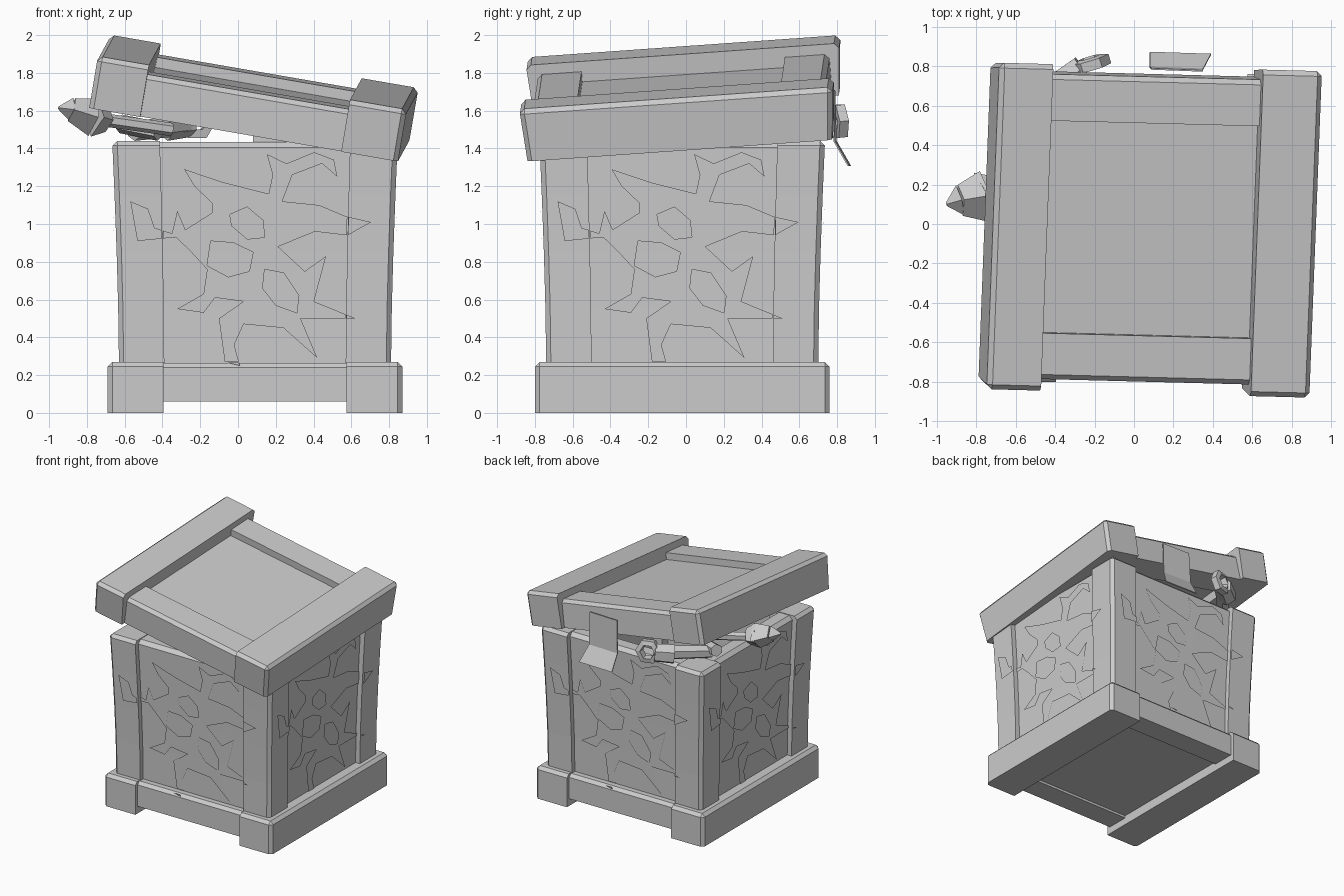
import bpy, bmesh, math
from mathutils import Matrix, Vector

if "Cube" in bpy.data.objects:
    bpy.data.objects.remove(bpy.data.objects["Cube"])

grey = bpy.data.materials.new("plain_grey")
grey.use_nodes = True
grey.diffuse_color = (0.6, 0.6, 0.6, 1)
grey.node_tree.nodes["Principled BSDF"].inputs["Base Color"].default_value = grey.diffuse_color

BODY = Matrix.Translation((0.09, -0.02, 0))
LID = Matrix.Translation((0.06, -0.012, 1.529)) @ Matrix.Rotation(math.radians(-1.5), 4, 'Z') \
    @ Matrix.Rotation(math.radians(9.8), 4, 'Y') @ Matrix.Rotation(math.radians(4.1), 4, 'X')


def finish(name, bm, matrix):
    mesh = bpy.data.meshes.new(name)
    bm.to_mesh(mesh)
    bm.free()
    mesh.materials.append(grey)
    obj = bpy.data.objects.new(name, mesh)
    bpy.context.scene.collection.objects.link(obj)
    obj.matrix_world = matrix
    return obj


def cut(bm, point, normal):
    bmesh.ops.bisect_plane(bm, geom=bm.verts[:] + bm.edges[:] + bm.faces[:],
                           plane_co=point, plane_no=normal)


def flare(bm):
    # widen gently towards the top
    for z in (0.56, 0.85, 1.15):
        cut(bm, (0, 0, z), (0, 0, 1))
    for v in bm.verts:
        t = max(0, (v.co.z - 0.27) / 1.17)
        s = 1 + 0.05 * t ** 1.5
        v.co.x *= s
        v.co.y *= s


def block(name, low, high, matrix, chamfer=0.0, flared=False, foot=1.0):
    # box with outward top edges and outward corners chamfered; foot shortens the underside
    bm = bmesh.new()
    bmesh.ops.create_cube(bm, size=1)
    low, high = Vector(low), Vector(high)
    centre = (low + high) / 2
    for v in bm.verts:
        v.co = Vector(low[i] + (v.co[i] + 0.5) * (high[i] - low[i]) for i in range(3))
    if chamfer:
        edges = []
        for e in bm.edges:
            mid = (e.verts[0].co + e.verts[1].co) / 2
            if abs(mid.z - centre.z) < 0.001:
                chosen = all(abs(mid[i]) > abs(centre[i]) + 0.03 for i in (0, 1))
            else:
                chosen = mid.z > centre.z and mid.xy.length > centre.xy.length + 0.03
            if chosen:
                edges.append(e)
        bmesh.ops.bevel(bm, geom=edges, offset=chamfer, segments=1, affect='EDGES')
    for v in bm.verts:
        if v.co.z < low.z + 0.001:
            v.co.y *= foot
    if flared:
        flare(bm)
    return finish(name, bm, matrix)


def rod(name, start, end, r1, r2, sides, flat=1.0):
    # tapered rod between two points, optionally flattened
    start, end = Vector(start), Vector(end)
    axis = end - start
    bm = bmesh.new()
    bmesh.ops.create_cone(bm, cap_ends=True, segments=sides, radius1=r1, radius2=r2,
                          depth=axis.length)
    for v in bm.verts:
        v.co.y *= flat
    turn = axis.to_track_quat('Z', 'Y').to_matrix().to_4x4()
    return finish(name, bm, Matrix.Translation((start + end) / 2) @ turn)


# base and lid frames: two long bars with two shorter rails between them
for side, label, inner in ((-1, "right", 0.555), (1, "left", 0.525)):
    x = sorted((side * 0.485, side * 0.78))
    block(f"base_bar_{label}", (x[0], -0.78, 0), (x[1], 0.78, 0.27), BODY, 0.025)
    x = sorted((side * inner, side * 0.83))
    block(f"lid_bar_{label}", (x[0], -0.83, 0), (x[1], 0.83, 0.28), LID, 0.025, foot=0.975)
for side, label in ((-1, "front"), (1, "back")):
    y = sorted((side * 0.56, side * 0.75))
    block(f"base_rail_{label}", (-0.55, y[0], 0.06), (0.55, y[1], 0.265), BODY, 0.025)
    y = sorted((side * 0.54, side * 0.775))
    block(f"lid_rail_{label}", (-0.6, y[0], 0), (0.6, y[1], 0.225), LID, 0.025)
block("base_floor", (-0.52, -0.6, 0.08), (0.52, 0.6, 0.22), BODY)
block("lid_panel", (-0.58, -0.56, 0.07), (0.56, 0.56, 0.17), LID)

# crack network in hundredths of a unit: one outline and three islands
OUTLINE = [(-55, 112), (-46, 108), (-43, 98), (-34, 95), (-31, 107), (-27, 97), (-13, 106),
           (-13, 111), (-22, 120), (-27, 129), (-7, 122), (16, 116), (18, 126), (15, 137),
           (25, 132), (39, 138), (49, 134), (51, 125), (43, 132), (28, 126), (23, 112),
           (42, 110), (56, 104), (69, 101), (57, 94), (40, 96), (21, 88), (35, 75), (46, 83),
           (42, 67), (40, 59), (62, 50), (33, 50), (42, 29), (24, 45), (3, 47), (-2, 36),
           (1, 25), (-7, 27), (-10, 50), (3, 59), (-12, 61), (-18, 53), (-32, 55), (-18, 63),
           (-16, 76), (-25, 86), (-32, 93), (-52, 91)]
ISLANDS = [[(-14, 91), (-2, 90), (8, 85), (6, 75), (-5, 72), (-16, 78)],
           [(-4, 105), (5, 109), (13, 102), (14, 93), (5, 92), (-3, 99)],
           [(14, 76), (24, 74), (32, 62), (31, 53), (20, 57), (13, 66)]]


def cracks(name, matrix):
    bm = bmesh.new()
    for loop in [OUTLINE] + ISLANDS:
        vs = [bm.verts.new((x / 100 - 0.09, 0, z / 100)) for x, z in loop]
        for a, b in zip(vs, vs[1:] + vs[:1]):
            bm.edges.new((a, b))
    bmesh.ops.triangle_fill(bm, edges=bm.edges[:], use_beauty=True, normal=(0, -1, 0))
    # split where the sheet passes from the panel to the posts and the rail
    for edge in (0.476, 0.482):
        cut(bm, (edge, 0, 0), (1, 0, 0))
        cut(bm, (-edge, 0, 0), (1, 0, 0))
    for z in (0.266, 0.272):
        cut(bm, (0, 0, z), (0, 0, 1))
    gaps = []
    for f in bm.faces:
        c = f.calc_center_median()
        if 0.476 < abs(c.x) < 0.482 or 0.266 < c.z < 0.272:
            gaps.append(f)
    bmesh.ops.delete(bm, geom=gaps, context='FACES')
    for v in bm.verts:
        v.co.y = -0.69
        if abs(v.co.x) > 0.479:
            v.co.y = -0.731
        elif v.co.z < 0.269:
            v.co.y = -0.755
    flare(bm)
    for f in bm.faces:
        f.normal_update()
        if f.normal.y > 0:
            f.normal_flip()
    return finish(name, bm, matrix)


# four matching sides, each with a panel, a corner post and cracks
for i, label in enumerate(("front", "left", "back", "right")):
    turned = BODY @ Matrix.Rotation(i * math.pi / 2, 4, 'Z')
    block(f"side_panel_{label}", (-0.54, -0.68, 0.2), (0.54, -0.56, 1.435), turned, 0.03, True)
    block(f"corner_post_{label}", (-0.72, -0.72, 0.24), (-0.48, -0.48, 1.44), turned, 0.025, True)
    cracks(f"cracks_{label}", turned)

# spear poking out of the side
rod("spear_tip", (-0.88, 0.12, 1.605), (-0.95, 0.1, 1.615), 0.08, 0.01, 4, 0.8)
rod("spear_blade", (-0.76, 0.14, 1.565), (-0.88, 0.12, 1.605), 0.13, 0.08, 4, 0.8)
rod("spear_base", (-0.69, 0.17, 1.55), (-0.76, 0.14, 1.565), 0.08, 0.13, 4, 0.8)
rod("spear_shaft", (-0.35, 0.26, 1.5), (-0.7, 0.17, 1.55), 0.035, 0.035, 6)

# sword hilt resting on the back edge
rod("hilt_grip", (-0.55, 0.45, 1.49), (-0.26, 0.78, 1.53), 0.05, 0.06, 6)
rod("hilt_collar", (-0.38, 0.7, 1.52), (-0.26, 0.79, 1.535), 0.08, 0.075, 6)
rod("hilt_guard", (-0.62, 0.48, 1.53), (-0.42, 0.36, 1.49), 0.05, 0.05, 6)

# open six-sided pommel ring
bm = bmesh.new()
rings = []
for radius, depth in ((0.1, -0.03), (0.1, 0.02), (0.06, 0.03), (0.05, -0.03)):
    rings.append([bm.verts.new((radius * math.cos(k * math.pi / 3),
                                radius * math.sin(k * math.pi / 3), depth)) for k in range(6)])
for a, b in zip(rings, rings[1:] + rings[:1]):
    for k in range(6):
        n = (k + 1) % 6
        bm.faces.new((a[k], a[n], b[n], b[k]))
bmesh.ops.recalc_face_normals(bm, faces=bm.faces[:])
aim = Vector((-0.3, 1, 0.1)).to_track_quat('Z', 'Y').to_matrix().to_4x4()
finish("pommel_ring", bm, Matrix.Translation((-0.22, 0.815, 1.545)) @ aim)

# bent sheet of paper stuck to the back of the lid
bm = bmesh.new()
rows = [[bm.verts.new((x, y + dy, z)) for x, dy in ((left, 0.005), (right, -0.005))]
        for left, right, y, z in ((0.09, 0.35, 0.785, 1.71), (0.08, 0.35, 0.793, 1.44),
                                  (0.08, 0.39, 0.868, 1.31))]
for a, b in zip(rows, rows[1:]):
    bm.faces.new((a[0], a[1], b[1], b[0]))
paper = finish("paper_sheet", bm, Matrix())
thick = paper.modifiers.new("Thickness", 'SOLIDIFY')
thick.thickness = 0.008
